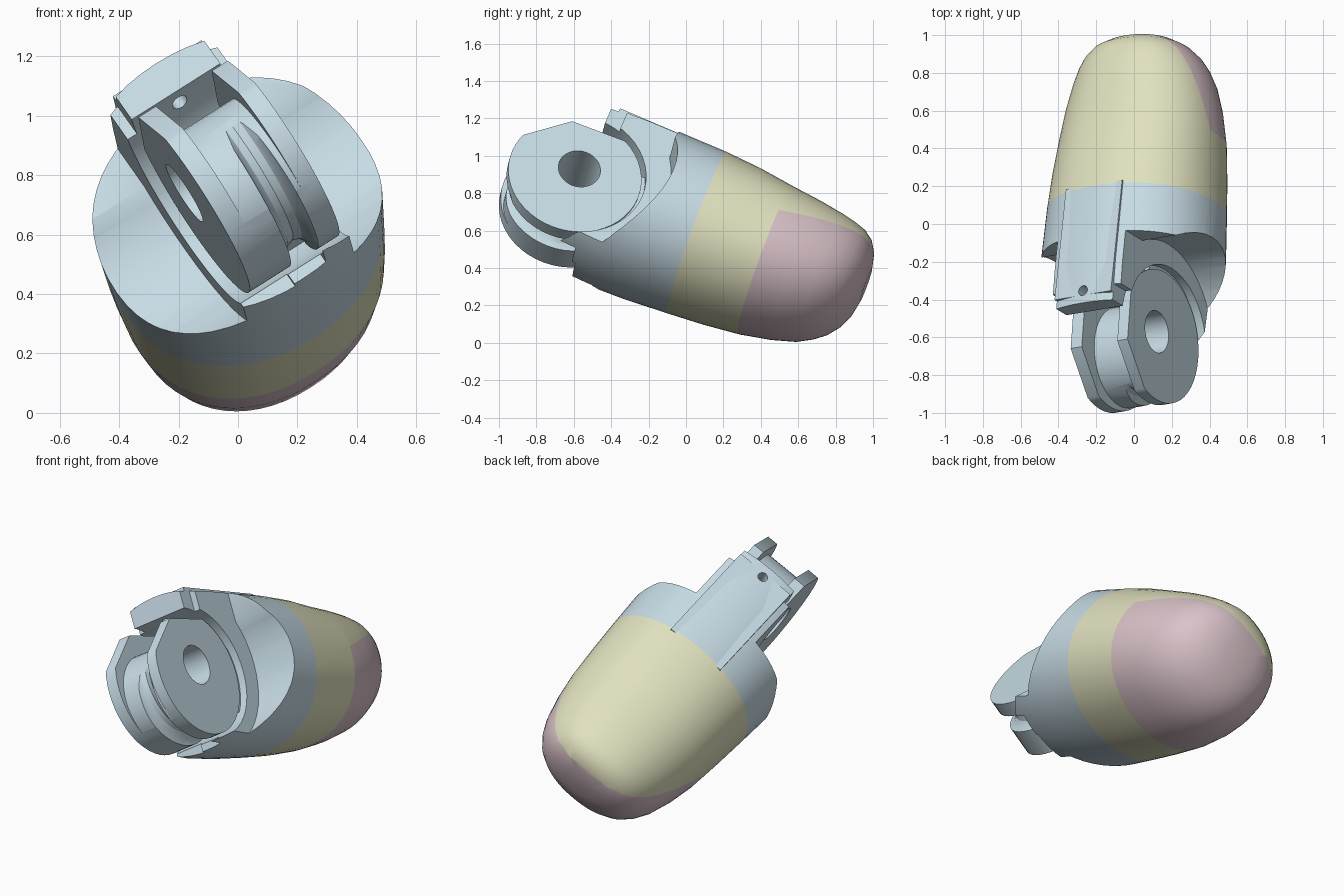
import bpy, bmesh, math
from mathutils import Matrix, Vector

if "Cube" in bpy.data.objects:
    bpy.data.objects.remove(bpy.data.objects["Cube"])

# Finger frame: u = hinge axis, v = towards the tip, w = nail side
U = Vector((0.838, 0.14, 0.53)).normalized()
V = Vector((0.067, 0.934, -0.35))
V = (V - U * V.dot(U)).normalized()
W = U.cross(V)
FRAME = Matrix.Translation((-0.03, -0.595, 0.835)) @ Matrix((U, V, W)).transposed().to_4x4()


def material(name, rgb):
    m = bpy.data.materials.new(name)
    m.use_nodes = True
    m.diffuse_color = (*rgb, 1)
    m.node_tree.nodes["Principled BSDF"].inputs["Base Color"].default_value = (*rgb, 1)
    return m


BLUE = material("pale blue", (0.57, 0.71, 0.78))
CREAM = material("cream", (0.75, 0.75, 0.52))
PINK = material("dusty pink", (0.69, 0.54, 0.58))


def make(name, bm, *mats):
    bmesh.ops.recalc_face_normals(bm, faces=bm.faces)
    mesh = bpy.data.meshes.new(name)
    bm.to_mesh(mesh)
    bm.free()
    ob = bpy.data.objects.new(name, mesh)
    bpy.context.collection.objects.link(ob)
    for m in mats or (BLUE,):
        mesh.materials.append(m)
    return ob


def box(name, u, v, w, tilt=0):
    """Box by its ranges, then tilted about the hinge axis."""
    bm = bmesh.new()
    bmesh.ops.create_cube(bm, size=1)
    for p in bm.verts:
        p.co = [(r[0] + r[1]) / 2 + c * (r[1] - r[0]) for c, r in zip(p.co, (u, v, w))]
    bm.transform(Matrix.Rotation(math.radians(tilt), 4, 'X'))
    return make(name, bm)


def cylinder(name, radius, u, centre=(0, 0), sides=48):
    """Cylinder along the hinge axis."""
    bm = bmesh.new()
    bmesh.ops.create_cone(bm, cap_ends=True, segments=sides, radius1=radius,
                          radius2=radius, depth=u[1] - u[0])
    bmesh.ops.rotate(bm, verts=bm.verts, matrix=Matrix.Rotation(math.pi / 2, 3, 'Y'))
    bmesh.ops.translate(bm, verts=bm.verts, vec=((u[0] + u[1]) / 2, *centre))
    return make(name, bm)


def bolt_hole():
    bm = bmesh.new()
    bmesh.ops.create_cone(bm, cap_ends=True, segments=16, radius1=0.028,
                          radius2=0.028, depth=0.5)
    bmesh.ops.translate(bm, verts=bm.verts, vec=(0, 0.1, 0.45))
    return make("bolt_hole", bm)


def cut(ob, *cutters):
    for c in cutters:
        c.hide_render = True
        mod = ob.modifiers.new("cut", 'BOOLEAN')
        mod.operation = 'DIFFERENCE'
        mod.solver = 'EXACT'
        mod.object = c
        bpy.context.view_layer.objects.active = ob
        bpy.ops.object.modifier_apply(modifier=mod.name)
        bpy.data.objects.remove(c)


def loft(sections, sides=56, power=2.15):
    """Rounded sections: (v, half width, half height, height offset)."""
    bm = bmesh.new()
    rings = []
    for v, a, b, w0 in sections:
        ring = []
        for i in range(sides):
            t = math.tau * i / sides
            c, s = math.cos(t), math.sin(t)
            ring.append(bm.verts.new((math.copysign(abs(c) ** (2 / power), c) * a, v,
                                      math.copysign(abs(s) ** (2 / power), s) * b + w0)))
        rings.append(ring)
    for r0, r1 in zip(rings, rings[1:]):
        for i in range(sides):
            j = (i + 1) % sides
            bm.faces.new((r0[i], r0[j], r1[j], r1[i]))
    bm.faces.new(rings[0])
    bm.faces.new(rings[-1])
    return bm


parts = []
LUG = (-0.01, -0.045)      # lug centre in v, w


def cable_groove():
    """Ring that cuts a round channel into the rim of the lugs."""
    bm = bmesh.new()
    grid = []
    for i in range(40):
        t = math.tau * i / 40
        ring = []
        for k in range(12):
            q = math.tau * k / 12
            r = 0.36 + 0.07 * math.cos(q)
            ring.append(bm.verts.new((0.04 + 0.055 * math.sin(q),
                                      LUG[0] + r * math.cos(t), LUG[1] + r * math.sin(t))))
        grid.append(ring)
    for i in range(40):
        a, b = grid[i], grid[(i + 1) % 40]
        for k in range(12):
            n = (k + 1) % 12
            bm.faces.new((a[k], a[n], b[n], b[k]))
    return make("cable_groove", bm)


# Blue knuckle body: hinge sides hollowed away, leaving a neck
body = make("knuckle_body", loft([
    (0.03, 0.49, 0.44, 0.015), (0.25, 0.495, 0.45, 0.005),
    (0.45, 0.492, 0.446, 0), (0.7, 0.48, 0.437, 0)]))
for s in (-1, 1):
    def side(a, b):
        return tuple(sorted((s * a, s * b)))
    cut(body,
        cylinder("side_hollow", 0.49, side(0.215, 0.8)),
        box("side_trim", side(0.215, 0.8), (-0.5, 0.24), (-0.8, 0.8)),
        box("shoulder_trim", side(0.215, 0.8), (-0.5, 0.425), (0.15, 0.8)),
        box("top_step", side(0.178, 0.8), (-0.5, 0.12), (0.2, 0.8)))
cut(body,
    cylinder("lug_recess", 0.38, (-0.7, 0.7), LUG),
    box("lip_trim", (-0.8, -0.03), (-0.5, 0.16), (-0.8, -0.2)),
    box("cable_slot", (-0.04, 0.1), (-0.5, 0.14), (-0.8, -0.2)),
    bolt_hole())
parts.append(body)

# Flat bar on top of the neck, sinking into the body
bar = box("neck_bar", (-0.178, 0.178), (0.05, 0.69), (0.33, 0.457), tilt=-3)
cut(bar, bolt_hole())
parts.append(bar)

# Paired hinge lugs with flattened tops, joined along the lower rim
lugs = cylinder("hinge_lugs", 0.36, (-0.18, 0.18), LUG)
cut(lugs,
    box("lug_top_trim", (-0.5, 0.5), (-0.6, 0.6), (0.268, 0.6)),
    box("lug_front_trim", (-0.5, 0.5), (-0.6, 0.6), (0.29, 0.8), tilt=42),
    box("lug_gap", (-0.11, 0.115), (-0.6, 0.6), (-0.3, 0.6)))

# Barrel between the lugs, flush with their lower front rim
barrel = cylinder("hinge_barrel", 0.27, (-0.112, 0.117), (-0.064, -0.117))
for ob in (lugs, barrel):
    cut(ob, cable_groove(), cylinder("pin_hole", 0.114, (-0.6, 0.6), sides=32))
    parts.append(ob)

# Web joining the lugs to the neck
parts.append(box("neck_web", (-0.17, 0.17), (0.18, 0.45), (-0.27, 0.1)))

# Fingertip: cream cover with a pink pad on the palm side
bm = loft([
    (0.7, 0.48, 0.437, 0), (0.9, 0.468, 0.422, -0.004), (1.1, 0.452, 0.394, -0.01),
    (1.27, 0.425, 0.368, -0.004), (1.4, 0.392, 0.34, 0.005), (1.48, 0.36, 0.31, 0.02),
    (1.54, 0.322, 0.28, 0.035), (1.59, 0.27, 0.232, 0.05),
    (1.625, 0.2, 0.17, 0.06), (1.645, 0.1, 0.085, 0.065)])
PAD_START, PAD_EDGE, PAD_SLOPE = 1.09, 0.025, 0.32
for point, normal in (((0, PAD_START, 0), (0, 1, 0)),
                      ((0, PAD_START, PAD_EDGE), (0, -PAD_SLOPE, 1))):
    bmesh.ops.bisect_plane(bm, geom=bm.verts[:] + bm.edges[:] + bm.faces[:], dist=1e-5,
                           plane_co=point, plane_no=normal)
for f in bm.faces:
    c = f.calc_center_median()
    if c.y > PAD_START and c.z < PAD_EDGE + (c.y - PAD_START) * PAD_SLOPE:
        f.material_index = 1
parts.append(make("fingertip", bm, CREAM, PINK))

# Pose and shade
for ob in parts:
    ob.matrix_world = FRAME
    bpy.ops.object.select_all(action='DESELECT')
    ob.select_set(True)
    bpy.context.view_layer.objects.active = ob
    bpy.ops.object.shade_smooth_by_angle(angle=math.radians(30))
